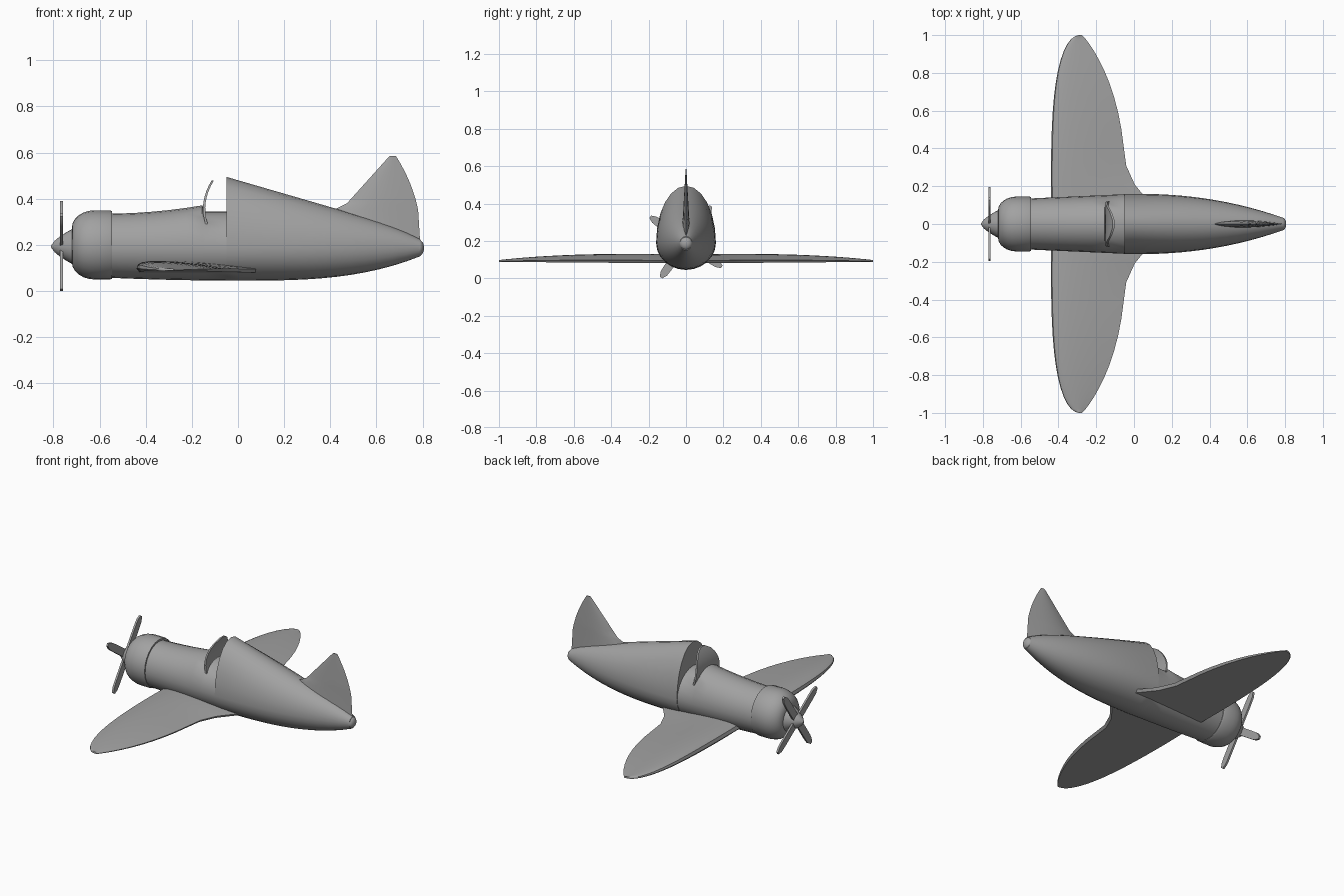
import bpy, bmesh
from math import cos, sin, sqrt, pi, radians
from mathutils import Matrix, Vector

cube = bpy.data.objects.get("Cube")
if cube:
    bpy.data.objects.remove(cube, do_unlink=True)

colour = (0.36, 0.36, 0.36, 1)
grey = bpy.data.materials.new("plain_grey")
grey.use_nodes = True
grey.diffuse_color = colour
grey.node_tree.nodes["Principled BSDF"].inputs["Base Color"].default_value = colour


def loft(name, rings, angle=35):
    """Skin a list of equally long point rings and cap both ends."""
    bm = bmesh.new()
    rows = [[bm.verts.new(point) for point in ring] for ring in rings]
    count = len(rows[0])
    for near, far in zip(rows, rows[1:]):
        for i in range(count):
            j = (i + 1) % count
            bm.faces.new((near[i], near[j], far[j], far[i]))
    bm.faces.new(rows[0])
    bm.faces.new(rows[-1])
    bmesh.ops.recalc_face_normals(bm, faces=bm.faces)
    mesh = bpy.data.meshes.new(name)
    bm.to_mesh(mesh)
    bm.free()
    mesh.materials.append(grey)
    part = bpy.data.objects.new(name, mesh)
    bpy.context.collection.objects.link(part)
    bpy.ops.object.select_all(action='DESELECT')
    part.select_set(True)
    bpy.context.view_layer.objects.active = part
    bpy.ops.object.shade_smooth_by_angle(angle=radians(angle))


def steps(start, end, count):
    """Evenly spaced values including both ends."""
    return [start + (end - start) * i / count for i in range(count + 1)]


def egg(x, middle, up, down, half_width, sides=24):
    """Cross-section with separate heights above and below its middle."""
    ring = []
    for t in steps(0, 2 * pi, sides)[:-1]:
        height = up if sin(t) > 0 else down
        ring.append((x, half_width * cos(t), middle + height * sin(t)))
    return ring


# Fuselage: slender nose, cockpit step, then the tall fairing tapering to the tail
def nose_section(x, top):
    bottom = 0.045 + 0.04 * x * x
    return egg(x, 0.19, top - 0.19, 0.19 - bottom, 0.16 + 0.045 * x)


def tail_section(x):
    along = max(x, 0) / 0.8
    top = 0.48 - 0.29 * x - 0.03 * along ** 8
    bottom = 0.045 + 0.11 * along ** 3
    return egg(x, 0.19, top - 0.19, 0.19 - bottom, 0.16 * (1 - 0.82 * along ** 2.2))


nose = [nose_section(x, 0.335 + 0.2 * (x + 0.58) ** 2) for x in steps(-0.58, -0.155, 6)]
cockpit = [nose_section(x, 0.345) for x in (-0.14, -0.05)]
tail = [tail_section(x) for x in steps(-0.049, 0.79, 14)]
loft("fuselage", nose + cockpit + tail)


def round_section(x, middle, radius):
    return egg(x, middle, radius, radius, radius * 0.97)


# Tail cap, engine cowl and spinner
quarter = [radians(a) for a in range(0, 91, 15)]
loft("tail_cap", [round_section(0.78 + 0.026 * sin(a), 0.187, 0.002 + 0.034 * cos(a))
                  for a in quarter])
lip = [round_section(-0.62 - 0.1 * sin(a), 0.2, 0.075 + 0.075 * cos(a))
       for a in reversed(quarter)]
loft("engine_cowl", lip + [round_section(-0.555, 0.2, 0.15), round_section(-0.545, 0.2, 0.146)])
loft("spinner", [round_section(-0.81 + 0.095 * t, 0.193, 0.004 + 0.074 * t ** 0.7)
                 for t in steps(0, 1, 6)])

# Four flat propeller blades with rounded tips
for blade in range(4):
    turn = (Matrix.Translation((-0.765, 0, 0.195))
            @ Matrix.Rotation(radians(90 * blade - 35), 4, 'X'))
    rings = []
    for t in steps(0, 1, 8):
        width = 0.008 + 0.015 * sqrt(1 - t ** 8)
        rings.append([turn @ Vector((side * 0.006, edge * width, 0.02 + 0.213 * t))
                      for side, edge in ((-1, -1), (1, -1), (1, 1), (-1, 1))])
    loft(f"propeller_blade_{blade + 1}", rings)


# Elliptical wing in one piece, with a fillet at the trailing root
def wing_section(y):
    span = abs(y)
    lead = -0.29 - 0.15 * sqrt(1 - span ** 4)
    fillet = 2 * max(0, 0.36 - span) ** 2
    trail = -0.275 + 0.235 * (1 - span ** 3) ** 0.9 + fillet
    base = 0.08 + 0.008 * span
    thick = 0.05 - 0.04 * span ** 3
    upper = [(t * t, 0.3 + 1.4 * t ** 0.6 * (1 - t * t)) for t in steps(0, 1, 8)]
    outline = upper + [(0.97, 0), (0.5, 0), (0.03, 0)]
    return [(lead + u * (trail - lead), y, base + v * thick) for u, v in outline]


stations = [min(1, sin(radians(a))) for a in range(6, 91, 6)]
loft("wing", [wing_section(y) for y in [-s for s in reversed(stations)] + stations], 40)


# Tail fin with a raked leading edge and a curved trailing edge
def fin_section(z):
    lead = 0.41 if z < 0.36 else 0.4 + 0.9 * (z - 0.3)
    trail = 0.79 - 0.94 * max(0, z - 0.25) ** 2
    thick = 0.06 * (0.62 - z)
    lens = [(t, sin(pi * t ** 0.8)) for t in steps(0, 1, 6)]
    outline = lens + [(t, -v) for t, v in reversed(lens[1:-1])]
    return [(lead + t * (trail - lead), v * thick, z) for t, v in outline]


loft("tail_fin", [fin_section(z) for z in [0.2] + steps(0.35, 0.585, 8)], 40)


# Arched windscreen leaning back
def screen_section(t):
    x = -0.152 + 0.09 * (t - 0.35) ** 2
    half = 0.12 * sqrt(1 - 0.97 * t * t)
    corners = ((0, -1), (0, 1), (0.01, 1), (0.01, -1))
    return [(x + depth, side * half, 0.29 + 0.19 * t) for depth, side in corners]


loft("windscreen", [screen_section(t) for t in steps(0, 1, 8)], 40)
